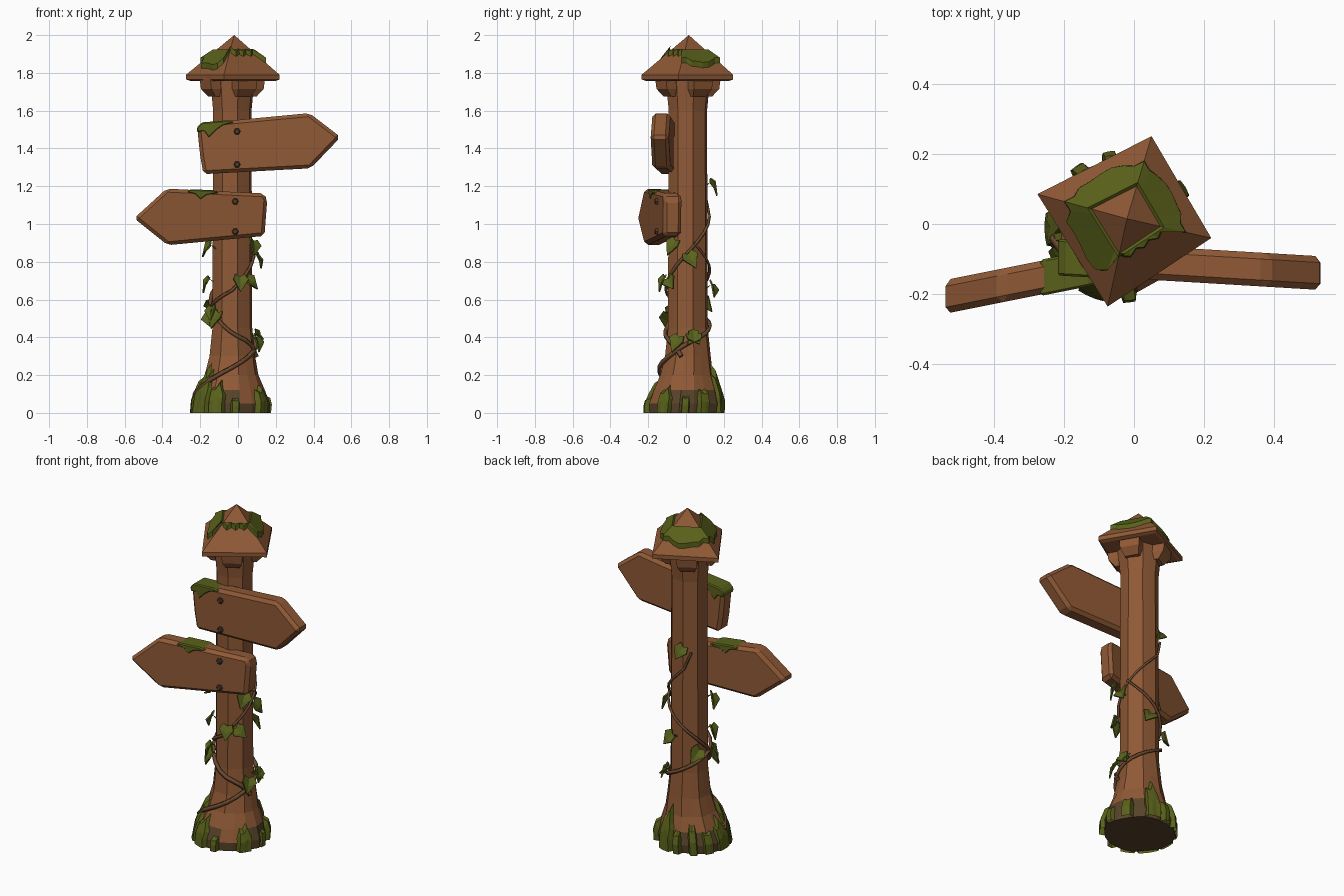
import bpy, bmesh, math, random
from mathutils import Vector

if "Cube" in bpy.data.objects:
    bpy.data.objects.remove(bpy.data.objects["Cube"])
random.seed(4)
rad = math.radians


def mat(name, rgb):
    m = bpy.data.materials.new(name)
    m.diffuse_color = (*rgb, 1)
    m.use_nodes = True
    m.node_tree.nodes["Principled BSDF"].inputs["Base Color"].default_value = m.diffuse_color
    return m


WOOD = mat("wood brown", (0.275, 0.100, 0.036))
DARK = mat("damp dark wood", (0.095, 0.056, 0.022))
MOSS = mat("moss green", (0.100, 0.118, 0.010))
LEAF = mat("leaf green", (0.100, 0.125, 0.012))
VINE = mat("vine brown", (0.15, 0.068, 0.028))
NAIL = mat("nail dark", (0.075, 0.042, 0.026))


def build(name, verts, faces, *mats):
    me = bpy.data.meshes.new(name)
    me.from_pydata([tuple(v) for v in verts], [], faces)
    bm = bmesh.new()
    bm.from_mesh(me)
    bmesh.ops.recalc_face_normals(bm, faces=bm.faces)
    bm.to_mesh(me)
    bm.free()
    for m in mats:
        me.materials.append(m)
    ob = bpy.data.objects.new(name, me)
    bpy.context.collection.objects.link(ob)
    return ob


def loft(name, rings, mats, cap=True):
    """Join closed rings of equal length, optionally capped."""
    n = len(rings[0])
    verts = [v for r in rings for v in r]
    faces = [(i * n + k, i * n + (k + 1) % n, (i + 1) * n + (k + 1) % n, (i + 1) * n + k)
             for i in range(len(rings) - 1) for k in range(n)]
    if cap:
        faces += [tuple(range(n)), tuple(range(len(verts) - n, len(verts)))]
    return build(name, verts, faces, *mats)


def lerp_table(t, x):
    for (a, p), (b, q) in zip(t, t[1:]):
        if x <= b:
            return p + (q - p) * (x - a) / (b - a)
    return t[-1][1]


# post profile: flared foot, straight shaft
PROFILE = [(0, .203), (.05, .206), (.12, .182), (.2, .148), (.3, .125), (.45, .109),
           (1.0, .107), (1.6, .105), (1.77, .122)]


def post_point(deg, z, extra=0, f=1):
    r = lerp_table(PROFILE, z) * f + extra
    u = max(0, 1 - z / .3)
    return Vector((-.03 - .010 * u + r * math.cos(rad(deg)), .01 - .02 * u + r * math.sin(rad(deg)), z))


N = 16
lump = [random.uniform(.9, 1.04) for k in range(N)]
rings = []
for z, _ in PROFILE:
    u = max(0, 1 - z / .3)
    rings.append([post_point(15 + k * 22.5, z, 0,
                             (.93 if k % 2 else 1) * (1 - u) + lump[k] * u) for k in range(N)])
post = loft("post", rings, (WOOD, DARK))
for p in post.data.polygons:
    a = math.degrees(math.atan2(p.center.y, p.center.x)) % 360
    limit = .06 if 280 < a < 315 else .13
    p.material_index = 1 if p.center.z < limit else 0

# moss on the foot: jagged shells (start angle, end angle, height)
for i, (a0, a1, h) in enumerate([(163, 200, .21), (192, 236, .29), (230, 264, .20), (58, 92, .29), (90, 108, .16),
                                 (116, 136, .21), (138, 164, .17), (-48, -18, .17), (-8, 10, .12),
                                 (18, 44, .16), (268, 286, .10)]):
    n = max(4, int((a1 - a0) / 6))
    verts, faces = [], []
    for k in range(n + 1):
        t = k / n
        a = a0 + (a1 - a0) * t
        top = h * (.45 + .55 * math.sin(math.pi * t)) * (1 if k % 2 else .78)
        bulge = .012 if 0 < k < n else -.03
        verts += [post_point(a, 0, bulge), post_point(a, top * .45, bulge),
                  post_point(a, top * .8, bulge), post_point(a, top, -.025)]
    for k in range(n):
        for j in range(3):
            b = k * 4 + j
            faces.append((b, b + 4, b + 5, b + 1))
    ob = build("foot_moss_%d" % i, verts, faces, MOSS)
    # keep shell normals pointing away from the post
    p = ob.data.polygons[n // 2 * 3]
    if p.normal.dot(p.center - Vector((-.03, 0, p.center.z))) < 0:
        ob.data.flip_normals()

# roof: skewed square pyramid with a thin eave
CORNERS = [Vector(c) for c in ((.05, .25), (-.275, .085), (-.075, -.235), (.22, -.04))]
C = Vector((-.02, .015))


def roof_ring(s, z):
    return [(*(C + (c - C) * s), z) for c in CORNERS]


loft("roof", [roof_ring(.9, 1.757), roof_ring(1, 1.765), roof_ring(1, 1.79), roof_ring(.001, 2.0)], (WOOD,))


def roof_point(t, s, lift):
    """t runs 0..4 round the corners, s from apex 0 to eave 1."""
    i = int(t) % 4
    p = CORNERS[i].lerp(CORNERS[(i + 1) % 4], t - int(t))
    q = (p - C) * s
    return (*(C + q * (1 + lift * 2)), 2.0 - .207 * s + lift)


# roof moss: ragged collar, wide on the left and back, nearly absent on the front right slope
M = 32
REACH = (.88, .92, .52, .86)
rings = [[], [], [], []]
for k in range(M):
    t = k * 4 / M
    f = t - int(t)
    out = REACH[int(t)] - random.uniform(0, .10)
    if f < .2 or f > .8:
        out = min(out, .72)
    if 2 < t < 3:
        out = .50 if k % 2 else .56
    for ring, (s, l) in zip(rings, ((.37, -.012), (.43, .013), (out - .05, .020), (out, -.010))):
        ring.append(roof_point(t, s, l))
loft("roof_moss", rings, (MOSS,))

# brackets under the roof, one per slope
for i in range(4):
    a = rad(30 + 90 * i)
    d, s = Vector((math.cos(a), math.sin(a), 0)), Vector((-math.sin(a), math.cos(a), 0))
    o = Vector((-.03, .01, 0))

    def rect(r, w, z):
        return [o + d * x + s * y + Vector((0, 0, z)) for x, y in ((.05, -w), (r, -w), (r, w), (.05, w))]
    loft("bracket_%d" % i, [rect(.125, .04, 1.675), rect(.16, .055, 1.715), rect(.168, .058, 1.78)], (WOOD,))


def board(name, outline, y0, k, half, m, bevel=0):
    """Plate from an (x, z) outline, its depth sheared along x."""
    ob = loft(name, [[(x, y0 + k * x + h, z) for x, z in outline] for h in (-half, half)], (m,))
    if bevel:
        b = ob.modifiers.new("chamfer", 'BEVEL')
        b.width, b.segments = bevel, 1
    return ob


# sign boards with moss over their top edges
UP, LOW = (-.108, -.06), (-.1, .2)
board("upper_sign", [(-.215, 1.50), (-.19, 1.533), (.378, 1.587), (.543, 1.46), (.385, 1.295),
                     (-.183, 1.264), (-.20, 1.36)], *UP, .048, WOOD, .018)
board("lower_sign", [(-.55, 1.03), (-.378, 1.187), (.137, 1.162), (.155, 1.13), (.14, .937),
                     (-.372, .888)], *LOW, .048, WOOD, .018)
board("upper_sign_moss", [(-.216, 1.485), (-.217, 1.513), (-.19, 1.538), (-.05, 1.549), (-.02, 1.538),
                          (-.08, 1.52), (-.115, 1.495), (-.155, 1.455), (-.18, 1.49)], *UP, .0515, MOSS, .006)
board("lower_sign_moss", [(-.27, 1.168), (-.255, 1.184), (-.13, 1.179), (-.1, 1.165), (-.165, 1.152),
                          (-.2, 1.128), (-.225, 1.155)], *LOW, .0515, MOSS, .006)

# nails
for i, (x, z, (y0, k)) in enumerate([(-.005, 1.49, UP), (-.005, 1.315, UP), (-.015, 1.12, LOW), (-.015, .96, LOW)]):
    y = y0 + k * x - .048
    rings = [[(x + r * math.cos(rad(60 * j)), y + dy, z + r * math.sin(rad(60 * j))) for j in range(6)]
             for r, dy in ((.018, .01), (.018, -.01), (.012, -.016))]
    loft("nail_%d" % i, rings, (NAIL,))

# vines: (angle, height) keys wound round the post
VINES = [[(190, .1), (235, .19), (270, .24), (360, .37), (450, .46), (495, .51), (560, .57), (630, .65),
          (720, .85), (780, .98), (830, 1.08), (850, 1.18)],
         [(-15, .30), (-40, .37), (-90, .42), (-135, .5), (-225, .68), (-315, .84), (-345, .9)]]
for i, keys in enumerate(VINES):
    cu = bpy.data.curves.new("vine_%d" % i, 'CURVE')
    cu.dimensions = '3D'
    cu.bevel_depth, cu.bevel_resolution, cu.use_fill_caps = .012, 0, True
    a0, a1 = keys[0][0], keys[-1][0]
    table = sorted(keys)
    n = int(abs(a1 - a0) / 20)
    sp = cu.splines.new('POLY')
    sp.points.add(n)
    for k in range(n + 1):
        a = a0 + (a1 - a0) * k / n
        sp.points[k].co = (*post_point(a, lerp_table(table, a), .008), 1)
        sp.points[k].radius = 1.15 - .55 * k / n
    cu.materials.append(VINE)
    ob = bpy.data.objects.new("vine_%d" % i, cu)
    bpy.context.collection.objects.link(ob)
    bpy.ops.object.select_all(action='DESELECT')
    ob.select_set(True)
    bpy.context.view_layer.objects.active = ob
    bpy.ops.object.convert(target='MESH')

# leaves: (angle, height) of each stalk, folded heart shapes hanging outward
SPOTS = [(205, .89), (330, .91), (288, .72), (308, .71), (195, .71), (215, .56), (235, .53), (340, .40),
         (5, .42), (20, .42), (0, .84), (110, 1.22), (80, .68), (150, .60), (200, .53)]
verts, faces = [], []
for a, z in SPOTS:
    tw = random.uniform(-.9, .9)
    out = Vector((math.cos(rad(a)), math.sin(rad(a)), 0))
    side = Vector((-out.y, out.x, 0))
    up = Vector((0, 0, 1))
    along = (out * .45 - up * .7 + side * tw).normalized()
    across = (side - along * side.dot(along)).normalized()
    nrm = along.cross(across)
    if nrm.dot(out) < 0:
        nrm = -nrm
    p = post_point(a, z, .02)
    L = random.uniform(.85, 1.1)
    b = len(verts)
    for x, y, h in ((0, 0, 0), (0, .045, -.004), (0, .088, -.02), (.028, -.012, .008), (.045, .025, .012),
                    (-.028, -.012, .008), (-.045, .025, .012)):
        verts.append(p + (across * x + along * y + nrm * h) * L)
    verts.append(post_point(a, z - .02, -.01))
    verts.append(post_point(a + 5, z - .02, -.01))
    faces += [tuple(b + j for j in f) for f in
              ((0, 3, 4, 1), (1, 4, 2), (0, 1, 6, 5), (1, 2, 6), (0, 7, 8))]
leaves = build("leaves", verts, faces, LEAF)
sol = leaves.modifiers.new("thickness", 'SOLIDIFY')
sol.thickness, sol.offset = .008, 0
